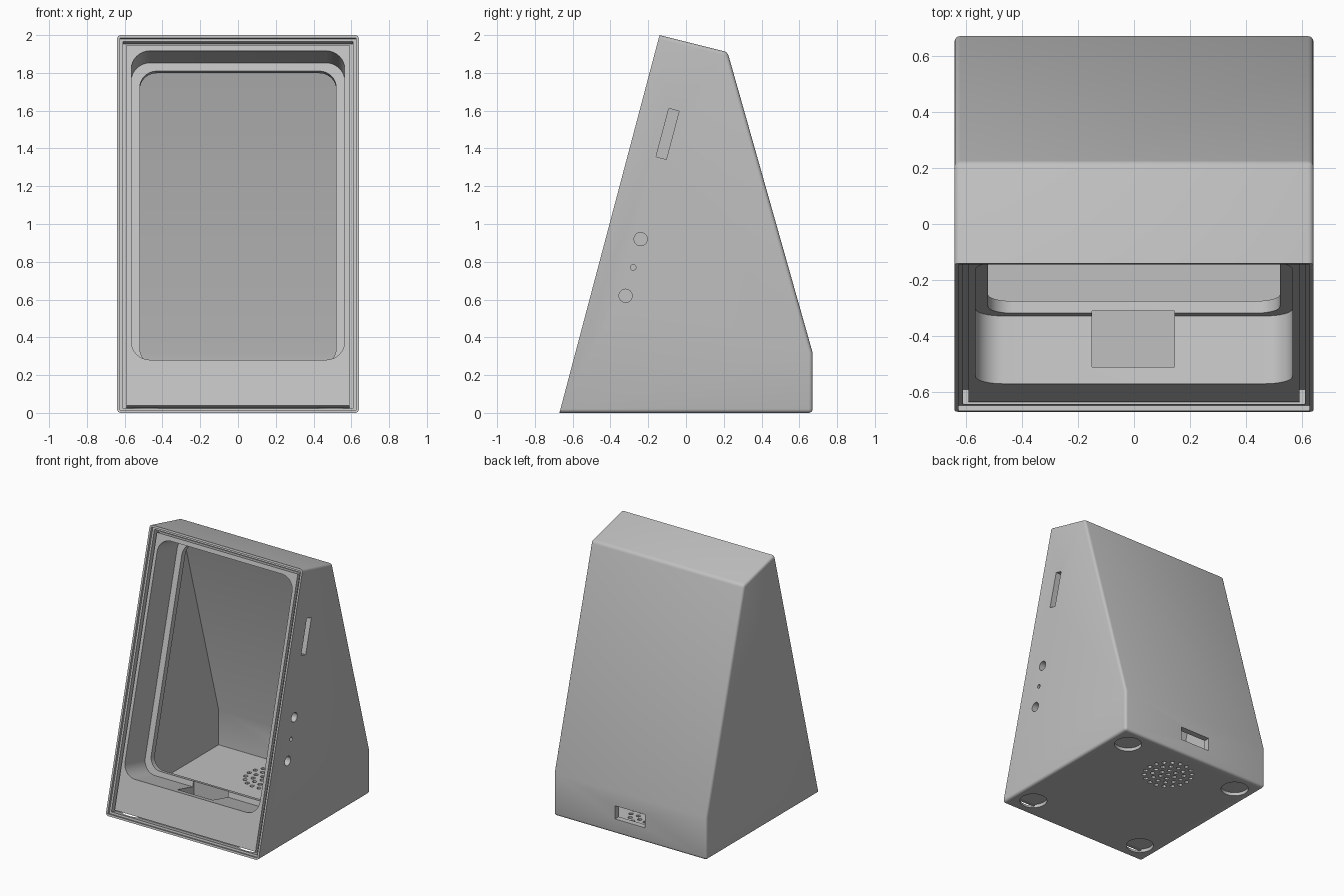
import bpy, bmesh, math
from mathutils import Matrix, Vector

if "Cube" in bpy.data.objects:
    bpy.data.objects.remove(bpy.data.objects["Cube"])

grey = bpy.data.materials.new("light grey plastic")
grey.use_nodes = True
colour = (0.53, 0.53, 0.53, 1)
grey.diffuse_color = colour
grey.node_tree.nodes["Principled BSDF"].inputs["Base Color"].default_value = colour

# Working frames: profile axes u, v and extrusion axis w
def frame(u, v, w, origin=(0, 0, 0)):
    m = Matrix((u, v, w)).transposed().to_4x4()
    m.translation = Vector(origin)
    return m

TILT = math.atan2(0.53, 2)
SN, CS = math.sin(TILT), math.cos(TILT)
FACE_LEN = math.hypot(0.53, 2)
FRONT = frame((1, 0, 0), (0, SN, CS), (0, CS, -SN), (0, -0.67, 0))
SIDE = frame((0, 1, 0), (0, 0, 1), (1, 0, 0))
BACK = frame((1, 0, 0), (0, 0, 1), (0, 1, 0))
FLOOR = Matrix.Identity(4)


def circle(cx, cy, r, n=24):
    return [(cx + r * math.cos(2 * math.pi * i / n),
             cy + r * math.sin(2 * math.pi * i / n)) for i in range(n)]


def rect(x0, x1, y0, y1, r=0, steps=8):
    if not r:
        return [(x0, y0), (x1, y0), (x1, y1), (x0, y1)]
    pts = []
    centres = [(x1 - r, y1 - r), (x0 + r, y1 - r), (x0 + r, y0 + r), (x1 - r, y0 + r)]
    for q, (cx, cy) in enumerate(centres):
        for i in range(steps + 1):
            a = (q + i / steps) * math.pi / 2
            pts.append((cx + r * math.cos(a), cy + r * math.sin(a)))
    return pts


def prism(name, profiles, lo, hi, matrix):
    """Extrude one or more closed profiles from lo to hi along the frame axis."""
    bm = bmesh.new()
    for pts in profiles:
        a, b = [[bm.verts.new(matrix @ Vector((x, y, w))) for x, y in pts] for w in (lo, hi)]
        bm.faces.new(a)
        bm.faces.new(b[::-1])
        for i in range(len(pts)):
            j = (i + 1) % len(pts)
            bm.faces.new((a[j], a[i], b[i], b[j]))
    bmesh.ops.recalc_face_normals(bm, faces=bm.faces)
    mesh = bpy.data.meshes.new(name)
    bm.to_mesh(mesh)
    bm.free()
    obj = bpy.data.objects.new(name, mesh)
    mesh.materials.append(grey)
    bpy.context.collection.objects.link(obj)
    return obj


def combine(body, tool, operation="DIFFERENCE"):
    mod = body.modifiers.new(tool.name, "BOOLEAN")
    mod.operation, mod.solver, mod.object = operation, "EXACT", tool
    bpy.context.view_layer.objects.active = body
    bpy.ops.object.modifier_apply(modifier=mod.name)
    bpy.data.objects.remove(tool)


# Outer shell: wedge profile with softened edges except around the front
outline = [(-0.67, 0), (-0.14, 2), (0.22, 1.91), (0.67, 0.32), (0.67, 0)]
body = prism("housing", [outline], -0.64, 0.64, SIDE)
bm = bmesh.new()
bm.from_mesh(body.data)
to_face = FRONT.inverted()
soft = [e for e in bm.edges if any((to_face @ v.co).z > 0.01 for v in e.verts)
        and not all(abs(v.co.z - 0.32) < 0.01 for v in e.verts)]
bmesh.ops.bevel(bm, geom=soft, offset=0.02, segments=4, profile=0.5, affect="EDGES")
bm.to_mesh(body.data)
bm.free()

# Stepped front rim, deep groove and the raised bezel inside it
for name, x, inset, depth in (("rim_step", 0.625, 0.015, 0.02), ("groove", 0.61, 0.03, 0.075)):
    combine(body, prism(name, [rect(-x, x, inset, FACE_LEN - inset)], -0.1, depth, FRONT))
combine(body, prism("bezel", [rect(-0.59, 0.59, 0.047, FACE_LEN - 0.047)], 0.025, 0.12, FRONT), "UNION")

# Screen pocket, window behind it and hollow interior
combine(body, prism("pocket", [rect(-0.565, 0.565, 0.297, 1.99, 0.1)], -0.1, 0.275, FRONT))
cavity = [(-0.326, 0.05), (0.156, 1.871), (0.184, 1.864), (0.625, 0.315), (0.625, 0.05)]
combine(body, prism("cavity", [cavity], -0.6, 0.6, SIDE))
combine(body, prism("window", [rect(-0.52, 0.52, 0.336, 1.945, 0.09)], 0.2, 0.36, FRONT))

# Cable notch in the lower ledge
combine(body, prism("notch", [rect(-0.15, 0.145, -0.51, -0.31)], 0.05, 0.32, FLOOR))

# Card slot and button holes in the left wall
mid_y, mid_z = -0.0975, 1.477
slot = [(mid_y + a * 0.132 * SN + b * 0.028 * CS, mid_z + a * 0.132 * CS - b * 0.028 * SN)
        for a, b in ((-1, -1), (-1, 1), (1, 1), (1, -1))]
holes = [slot, circle(-0.24, 0.92, 0.035), circle(-0.28, 0.77, 0.015), circle(-0.32, 0.62, 0.035)]
combine(body, prism("side_holes", holes, 0.5, 0.8, SIDE))

# Rear connector opening
combine(body, prism("rear_port", [rect(-0.125, 0.125, 0.11, 0.21)], 0.55, 0.8, BACK))

# Speaker grille through the floor
grille = [circle(0, 0.375, 0.016, 12)]
for ring in (1, 2, 3):
    for i in range(6 * ring):
        a = 2 * math.pi * i / (6 * ring)
        grille.append(circle(0.056 * ring * math.cos(a), 0.375 + 0.056 * ring * math.sin(a), 0.016, 12))
combine(body, prism("grille", grille, -0.1, 0.1, FLOOR))

# Round foot recesses under the base
feet = [circle(sx * 0.49, sy * 0.52, 0.096, 32) for sx in (-1, 1) for sy in (-1, 1)]
combine(body, prism("foot_recesses", feet, -0.1, 0.025, FLOOR))

# Smooth the rounded parts, keep the hard edges
bpy.ops.object.select_all(action="DESELECT")
body.select_set(True)
bpy.context.view_layer.objects.active = body
bpy.ops.object.shade_smooth_by_angle(angle=math.radians(30))
